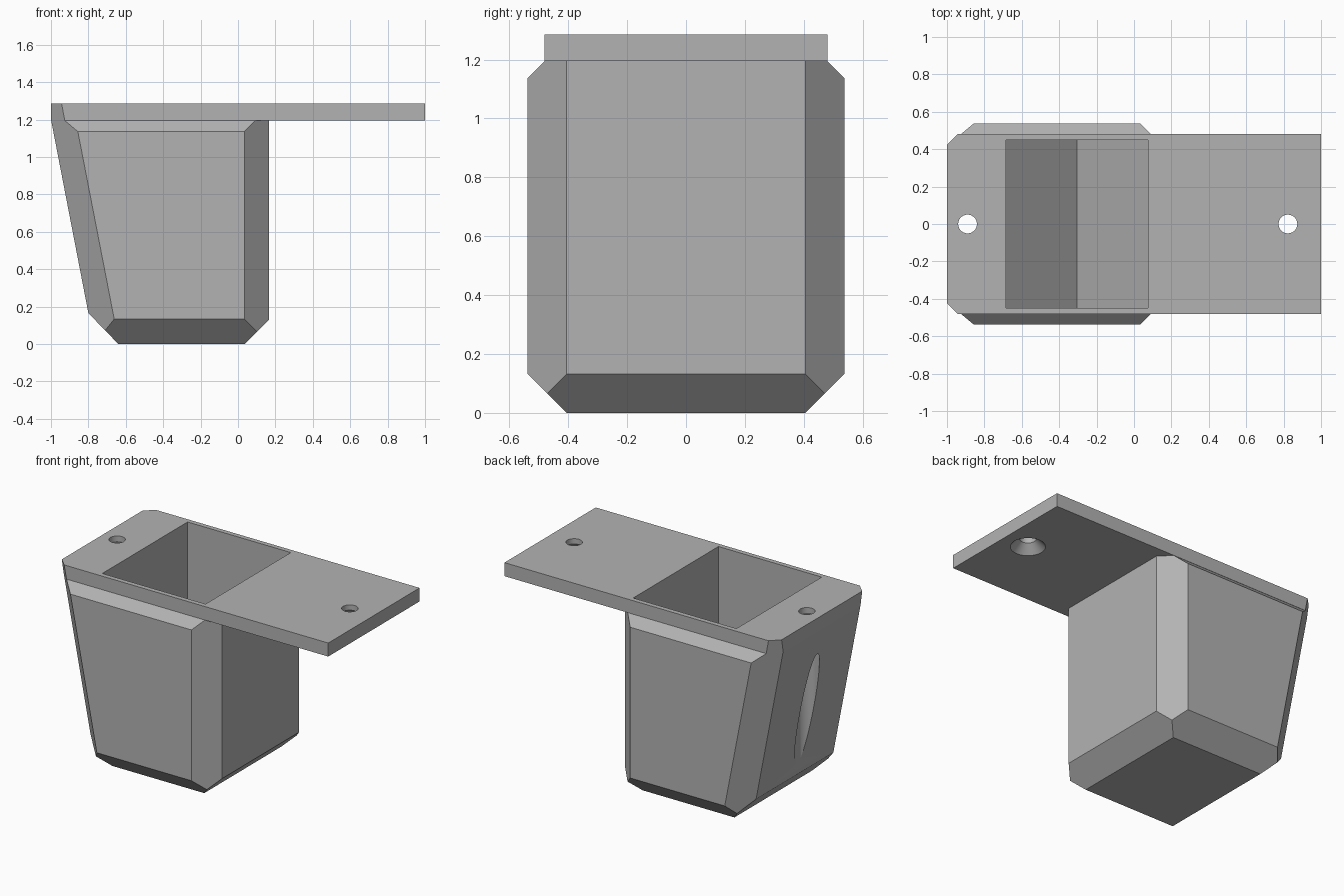
import bpy, bmesh, math
from mathutils import Vector

cube = bpy.data.objects.get("Cube")
if cube:
    bpy.data.objects.remove(cube, do_unlink=True)

grey = bpy.data.materials.new("grey_plastic")
grey.use_nodes = True
color = (0.45, 0.45, 0.45, 1)
grey.diffuse_color = color
grey.node_tree.nodes["Principled BSDF"].inputs["Base Color"].default_value = color


def finish(name, bm):
    bmesh.ops.recalc_face_normals(bm, faces=bm.faces)
    mesh = bpy.data.meshes.new(name)
    bm.to_mesh(mesh)
    bm.free()
    mesh.materials.append(grey)
    obj = bpy.data.objects.new(name, mesh)
    bpy.context.collection.objects.link(obj)
    return obj


def prism(name, profile, half_y, planes=()):
    """Extrude an xz profile along y, then trim by planes (normal . p <= offset)."""
    bm = bmesh.new()
    face = bm.faces.new([bm.verts.new((x, -half_y, z)) for x, z in profile])
    new = bmesh.ops.extrude_face_region(bm, geom=[face])["geom"]
    bmesh.ops.translate(bm, vec=(0, 2 * half_y, 0),
                        verts=[g for g in new if isinstance(g, bmesh.types.BMVert)])
    for normal, offset in planes:
        for side in (-1, 1):
            n = Vector((normal[0], normal[1] * side, normal[2]))
            cut = bmesh.ops.bisect_plane(
                bm, geom=bm.verts[:] + bm.edges[:] + bm.faces[:],
                plane_co=n * offset / n.length_squared, plane_no=n, clear_outer=True)
            edges = [g for g in cut["geom_cut"] if isinstance(g, bmesh.types.BMEdge)]
            if edges:
                bmesh.ops.holes_fill(bm, edges=edges)
    return finish(name, bm)


def lathe(name, x, profile):
    """Revolve a radius/height profile around a vertical axis at x."""
    bm = bmesh.new()
    verts = [bm.verts.new((x + r, 0, z)) for r, z in profile]
    edges = [bm.edges.new(pair) for pair in zip(verts, verts[1:])]
    bmesh.ops.spin(bm, geom=verts + edges, cent=(x, 0, 0), axis=(0, 0, 1),
                   angle=math.tau, steps=40)
    bmesh.ops.remove_doubles(bm, verts=bm.verts, dist=1e-4)
    return finish(name, bm)


def combine(obj, other, operation):
    mod = obj.modifiers.new(operation, 'BOOLEAN')
    mod.object, mod.operation, mod.solver = other, operation, 'EXACT'
    bpy.context.view_layer.update()
    result = bpy.data.meshes.new_from_object(
        obj.evaluated_get(bpy.context.evaluated_depsgraph_get()))
    obj.modifiers.clear()
    obj.data = result
    bpy.data.objects.remove(other, do_unlink=True)


# Chamfer on the two sloping corners, shared by bin and plate
slope = 0.194
slope_corner = ((-1, 1, -slope), 1.174)

# Tapered bin with chamfered edges
holder = prism(
    "bin_with_mounting_plate",
    [(-0.64, 0), (0.035, 0), (0.167, 0.132), (0.167, 1.2), (-0.9998, 1.2), (-0.8, 0.165)],
    0.538,
    [slope_corner, ((1, 1, 0), 0.572), ((0, 1, -1), 0.405), ((0, 1, 1), 1.674)])

# Flat mounting plate
plate = prism("plate", [(-1, 1.195), (1, 1.195), (1, 1.285), (-1, 1.285)],
              0.48, [slope_corner])
combine(holder, plate, 'UNION')

# Open pocket with a V-shaped floor
pocket = prism("pocket_cutter",
               [(-0.305, 0.09), (0.075, 0.47), (0.075, 1.4), (-0.685, 1.4), (-0.685, 0.47)],
               0.448)
combine(holder, pocket, 'DIFFERENCE')

# Countersunk screw hole at the free end, and one with an access bore below it
for x, head, bottom in ((0.823, 0.105, 1.1), (-0.89, 0.075, -0.1)):
    bore = lathe("screw_cutter", x, [(0, bottom), (head, bottom), (head, 1.195),
                                     (0.05, 1.25), (0.05, 1.4), (0, 1.4)])
    combine(holder, bore, 'DIFFERENCE')

# Smooth bores, crisp chamfers
bpy.ops.object.select_all(action='DESELECT')
holder.select_set(True)
bpy.context.view_layer.objects.active = holder
bpy.ops.object.shade_smooth_by_angle(angle=math.radians(20))
